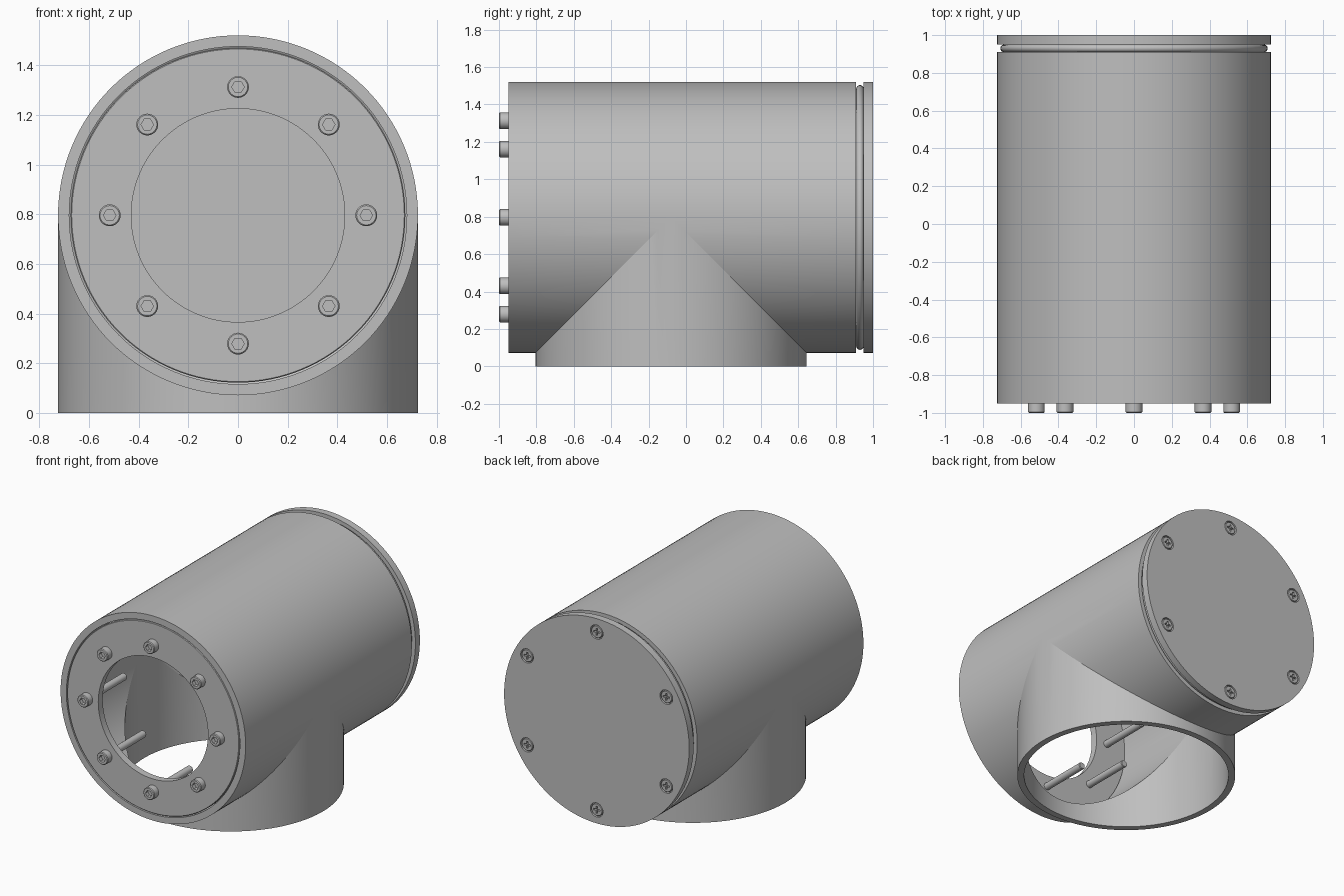
import bpy, bmesh
from math import sin, cos, pi, radians

cube = bpy.data.objects.get("Cube")
if cube:
    bpy.data.objects.remove(cube, do_unlink=True)

steel = bpy.data.materials.new("grey_steel")
steel.use_nodes = True
GREY = (0.52, 0.52, 0.52, 1)
steel.diffuse_color = GREY
steel.node_tree.nodes["Principled BSDF"].inputs["Base Color"].default_value = GREY

ZC = 0.796          # height of the main axis
YC = -0.08          # position of the branch axis
R_OUT, R_IN = 0.725, 0.68
FRONT, BACK = -0.95, 0.91
SEG = 128


def finish(name, bm, angle=14):
    """Weld, orient and shade a mesh, then add it to the scene."""
    bmesh.ops.remove_doubles(bm, verts=bm.verts, dist=1e-5)
    bmesh.ops.recalc_face_normals(bm, faces=bm.faces)
    mesh = bpy.data.meshes.new(name)
    bm.to_mesh(mesh)
    bm.free()
    mesh.materials.append(steel)
    obj = bpy.data.objects.new(name, mesh)
    bpy.context.collection.objects.link(obj)
    shade(obj, angle)
    return obj


def shade(obj, angle=14):
    bpy.ops.object.select_all(action='DESELECT')
    obj.select_set(True)
    bpy.context.view_layer.objects.active = obj
    bpy.ops.object.shade_smooth_by_angle(angle=radians(angle))


def face(bm, *points):
    bm.faces.new([bm.verts.new(p) for p in points])


def lathe(name, profile, centres=((0, ZC),), seg=SEG, closed=False, angle=14):
    """Spin an (r, y) profile about the y direction at each (x, z) centre."""
    bm = bmesh.new()
    pairs = list(zip(profile, profile[1:]))
    if closed:
        pairs.append((profile[-1], profile[0]))
    for cx, cz in centres:
        for i in range(seg):
            a, b = 2 * pi * i / seg, 2 * pi * (i + 1) / seg

            def at(p, t):
                return (cx + p[0] * cos(t), p[1], cz + p[0] * sin(t))
            for p, q in pairs:
                corners = [at(p, a), at(q, a)]
                if q[0] > 0:
                    corners.append(at(q, b))
                if p[0] > 0:
                    corners.append(at(p, b))
                face(bm, *corners)
    return finish(name, bm, angle)


def prisms(name, outline, y0, y1, centres):
    """Extrude an (x, z) outline along y at each centre."""
    bm = bmesh.new()
    for cx, cz in centres:
        lo = [bm.verts.new((cx + x, y0, cz + z)) for x, z in outline]
        hi = [bm.verts.new((cx + x, y1, cz + z)) for x, z in outline]
        bm.faces.new(lo)
        bm.faces.new(hi)
        for i in range(len(lo)):
            bm.faces.new((lo[i - 1], lo[i], hi[i], hi[i - 1]))
    return finish(name, bm)


def carve(obj, cutter, angle=30):
    cutter.hide_render = True
    mod = obj.modifiers.new("carve", 'BOOLEAN')
    mod.operation = 'DIFFERENCE'
    mod.solver = 'EXACT'
    mod.object = cutter
    bpy.context.view_layer.objects.active = obj
    bpy.ops.object.modifier_apply(modifier=mod.name)
    bpy.data.objects.remove(cutter, do_unlink=True)
    shade(obj, angle)


def circle(radius, count):
    """(x, z) centres spaced round the main axis, the first at the top."""
    return [(radius * sin(2 * pi * i / count), ZC + radius * cos(2 * pi * i / count))
            for i in range(count)]


# Tee body: run and branch of equal radius meet on mitred seams
def run_point(r, t, end):
    return (r * cos(t), end, ZC + r * sin(t))


def seam_point(r, t, side):
    d = max(0, -r * sin(t))
    return (r * cos(t), YC + side * d, ZC + min(0, r * sin(t)) if sin(t) < 0 else ZC + r * sin(t))


def foot_point(r, t, side):
    return (r * cos(t), YC + side * max(0, -r * sin(t)), 0)


bm = bmesh.new()
for i in range(SEG):
    a, b = 2 * pi * i / SEG, 2 * pi * (i + 1) / SEG
    for side, end in ((-1, FRONT), (1, BACK)):
        for r in (R_OUT, R_IN):
            face(bm, run_point(r, a, end), seam_point(r, a, side),
                 seam_point(r, b, side), run_point(r, b, end))
            if i >= SEG // 2:
                face(bm, seam_point(r, a, side), foot_point(r, a, side),
                     foot_point(r, b, side), seam_point(r, b, side))
        # Flat rims of the run and the branch
        face(bm, run_point(R_OUT, a, end), run_point(R_IN, a, end),
             run_point(R_IN, b, end), run_point(R_OUT, b, end))
        if i >= SEG // 2:
            face(bm, foot_point(R_OUT, a, side), foot_point(R_IN, a, side),
                 foot_point(R_IN, b, side), foot_point(R_OUT, b, side))
finish("tee_body", bm, 8)

# Front retaining ring set inside the run
lathe("front_ring", [(0.43, FRONT), (0.67, FRONT), (0.674, FRONT + 0.004),
                     (0.674, -0.9), (0.43, -0.9)], closed=True)

# Socket-head bolts with long shanks
bolt_spots = circle(0.517, 8)
bolts = lathe("front_bolts", [(0, -1), (0.039, -1), (0.044, -0.995), (0.044, FRONT),
                              (0.025, FRONT), (0.025, -0.54), (0.021, -0.535), (0, -0.535)],
              bolt_spots, 24, angle=30)
hexagon = [(0.025 * cos(i * pi / 3), 0.025 * sin(i * pi / 3)) for i in range(6)]
carve(bolts, prisms("hex_cutter", hexagon, -1.02, -0.973, bolt_spots))

# Rear cap with plug and screw recesses
cap = lathe("rear_cap", [(0, 0.85), (0.67, 0.85), (0.67, 0.95), (R_OUT, 0.95),
                         (R_OUT, 1), (0, 1)])
screw_spots = circle(0.63, 6)
carve(cap, lathe("recess_cutter", [(0, 0.98), (0.05, 0.98), (0.05, 1.02), (0, 1.02)],
                 screw_spots, 32))

# Flush cross-head screws
screws = lathe("rear_screws", [(0, 0.97), (0.043, 0.97), (0.043, 0.996), (0.04, 0.999), (0, 0.999)],
               screw_spots, 32, angle=30)
W, L = 0.006, 0.025
cross = []
for k in range(4):
    c, s = round(cos(k * pi / 2)), round(sin(k * pi / 2))
    cross += [(x * c - z * s, x * s + z * c) for x, z in ((L, -W), (L, W), (W, W))]
carve(screws, prisms("cross_cutter", cross, 0.982, 1.02, screw_spots))

# Sealing ring in the gap ahead of the cap
lathe("seal_ring", [(0.688 + 0.02 * cos(i * pi / 8), 0.93 + 0.02 * sin(i * pi / 8))
                    for i in range(16)], closed=True, angle=40)
